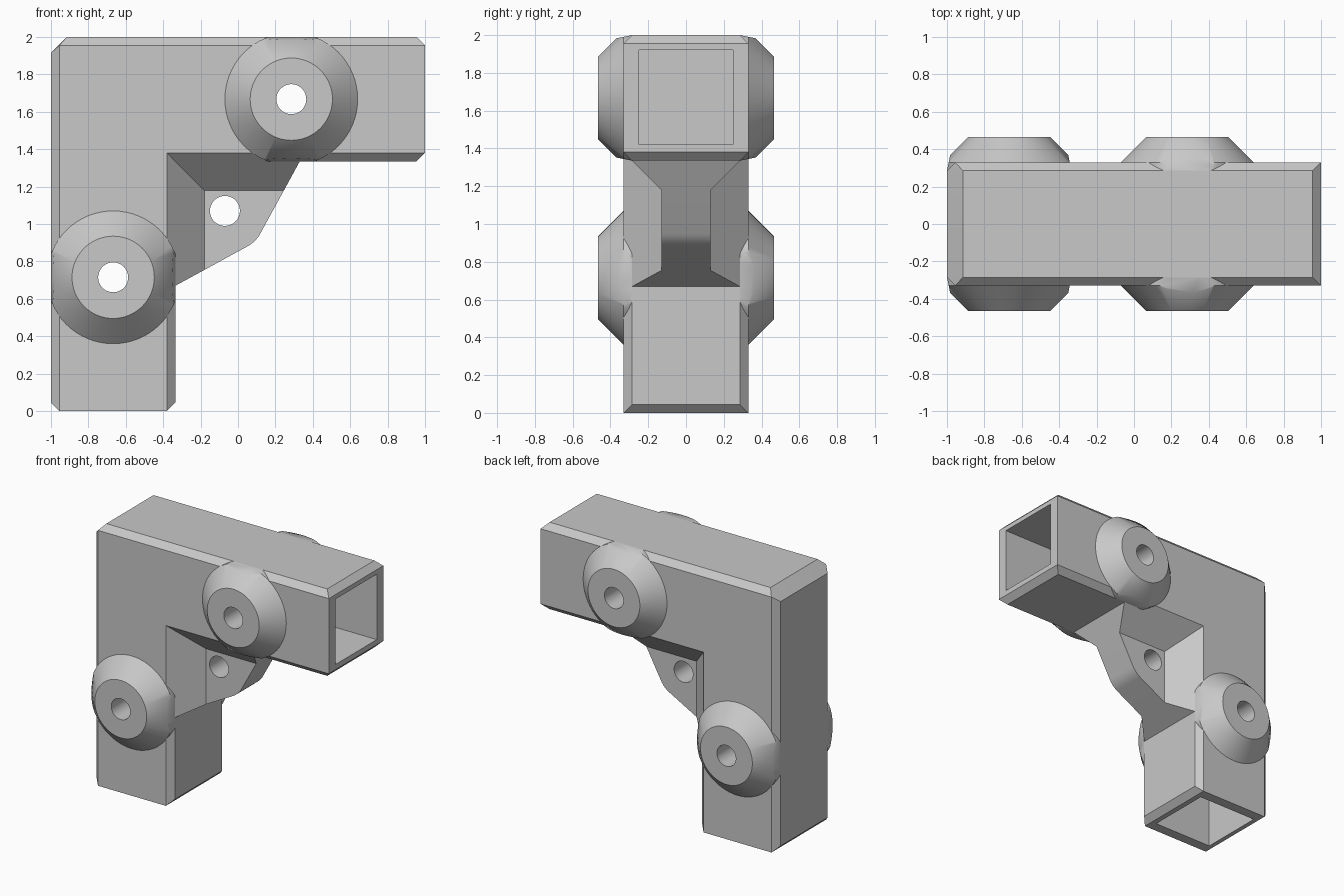
import bpy, bmesh
from math import cos, sin, tau, radians

cube = bpy.data.objects.get("Cube")
if cube:
    bpy.data.objects.remove(cube)

GREY = (0.58, 0.58, 0.58, 1)
mat = bpy.data.materials.new("light grey")
mat.use_nodes = True
mat.diffuse_color = GREY
mat.node_tree.nodes["Principled BSDF"].inputs["Base Color"].default_value = GREY


def swap(x, z):
    """Reflect across the bracket's diagonal, turning one arm into the other."""
    return 1 - z, 1 - x


def finish(name, bm):
    bmesh.ops.remove_doubles(bm, verts=bm.verts, dist=0.0005)
    bmesh.ops.recalc_face_normals(bm, faces=bm.faces)
    mesh = bpy.data.meshes.new(name)
    bm.to_mesh(mesh)
    bm.free()
    mesh.materials.append(mat)
    obj = bpy.data.objects.new(name, mesh)
    bpy.context.collection.objects.link(obj)
    return obj


def loft(rings, capped=True):
    """Skin rings of points; either cap the ends or close round to the start."""
    bm = bmesh.new()
    loops = [[bm.verts.new(p) for p in ring] for ring in rings]
    pairs = list(zip(loops, loops[1:]))
    if capped:
        bm.faces.new(loops[0])
        bm.faces.new(loops[-1])
    else:
        pairs.append((loops[-1], loops[0]))
    for a, b in pairs:
        for i in range(len(a)):
            j = (i + 1) % len(a)
            bm.faces.new((a[i], a[j], b[j], b[i]))
    return bm


def ring(points, y):
    return [(x, y, z) for x, z in points]


def circle(cx, cz, r, n=64):
    return [(cx + r * cos(tau * i / n), cz + r * sin(tau * i / n)) for i in range(n)]


def prism(name, points, y0, y1):
    return finish(name, loft([ring(points, y0), ring(points, y1)]))


def cut(obj, cutters):
    for c in cutters:
        c.hide_render = True
        mod = obj.modifiers.new("cut", "BOOLEAN")
        mod.operation, mod.solver, mod.object = "DIFFERENCE", "EXACT", c
        bpy.context.view_layer.objects.active = obj
        bpy.ops.object.modifier_apply(modifier=mod.name)
        bpy.data.objects.remove(c)


# Main dimensions
FACE, EDGE, PIN = 0.33, 0.285, 0.08
LOW = (-0.6675, 0.715)
HIGH = swap(*LOW)

# Corner body: one half of the outline, reflected for the other arm
half = [(-1, 1.915), (-1, 0.045), (-0.955, 0), (-0.38, 0), (-0.335, 0.045), (-0.335, 1.335)]
outline = half + [swap(*p) for p in half[-2::-1]]
near = [(-0.955, 1.955), (-0.955, 0), (-0.955, 0), (-0.38, 0), (-0.38, 0), (-0.38, 1.38)]
face = near + [swap(*p) for p in near[-2::-1]]
body = finish("corner_body", loft([ring(face, -FACE), ring(outline, -EDGE),
                                   ring(outline, EDGE), ring(face, FACE)]))

# Square sockets and pin holes
socket = [(-0.92, -0.1), (-0.42, -0.1), (-0.42, 1.34), (-0.92, 1.34)]
cut(body, [prism("socket_cutter", s, -0.25, 0.25)
           for s in (socket, [swap(*p) for p in socket])])
cut(body, [prism("pin_cutter", circle(*c, PIN), -1, 1) for c in (LOW, HIGH)])
parts = [body]


# Conical bosses, trimmed to the width of the arm
def boss(name, centre, axis, side):
    profile = [(PIN, EDGE), (0.355, EDGE), (0.355, FACE), (0.22, 0.465), (PIN, 0.465)]
    bm = loft([ring(circle(*centre, r), side * y) for r, y in profile], capped=False)
    for s in (-1, 1):
        point = [centre[0], side * EDGE, centre[1]]
        point[axis] += s * 0.3325
        normal = [0, 0.2 * side, 0]
        normal[axis] = s
        res = bmesh.ops.bisect_plane(bm, geom=bm.verts[:] + bm.edges[:] + bm.faces[:],
                                     plane_co=point, plane_no=normal, clear_outer=True)
        rim = [e for e in res["geom_cut"] if isinstance(e, bmesh.types.BMEdge)]
        bmesh.ops.holes_fill(bm, edges=rim)
    return finish(name, bm)


for side, label in ((-1, "front"), (1, "back")):
    parts.append(boss(label + "_lower_boss", LOW, 0, side))
    parts.append(boss(label + "_upper_boss", HIGH, 2, side))


# Gusset: rounded web with flared roots, measured from the inner corner
def corner(u, v):
    return u - 0.38, 1.38 - v


def bend(t):
    a, c, b = (0.43, 0.5), (0.475, 0.475), (0.5, 0.43)
    return [(1 - t) ** 2 * p + 2 * t * (1 - t) * q + t * t * r for p, q, r in zip(a, c, b)]


web = [(0.02, 0.02), (0.02, 0.724)] + [bend(i / 8) for i in range(9)] + [(0.724, 0.02)]
gusset = prism("gusset", [corner(*p) for p in web], -0.32, 0.32)


def relief(side):
    def square(start, y):
        pts = [(start, start), (1.2, start), (1.2, 1.2), (start, 1.2)]
        return ring([corner(*p) for p in pts], side * y)
    return finish("relief_cutter", loft([square(0.2, 0.13), square(-0.03, 0.36)]))


cut(gusset, [relief(-1), relief(1),
             prism("hole_cutter", circle(*corner(0.31, 0.31), PIN), -1, 1)])
parts.append(gusset)

# Smooth round surfaces, keep chamfers crisp
bpy.ops.object.select_all(action="DESELECT")
for obj in parts:
    obj.select_set(True)
bpy.context.view_layer.objects.active = body
bpy.ops.object.shade_smooth_by_angle(angle=radians(40))
